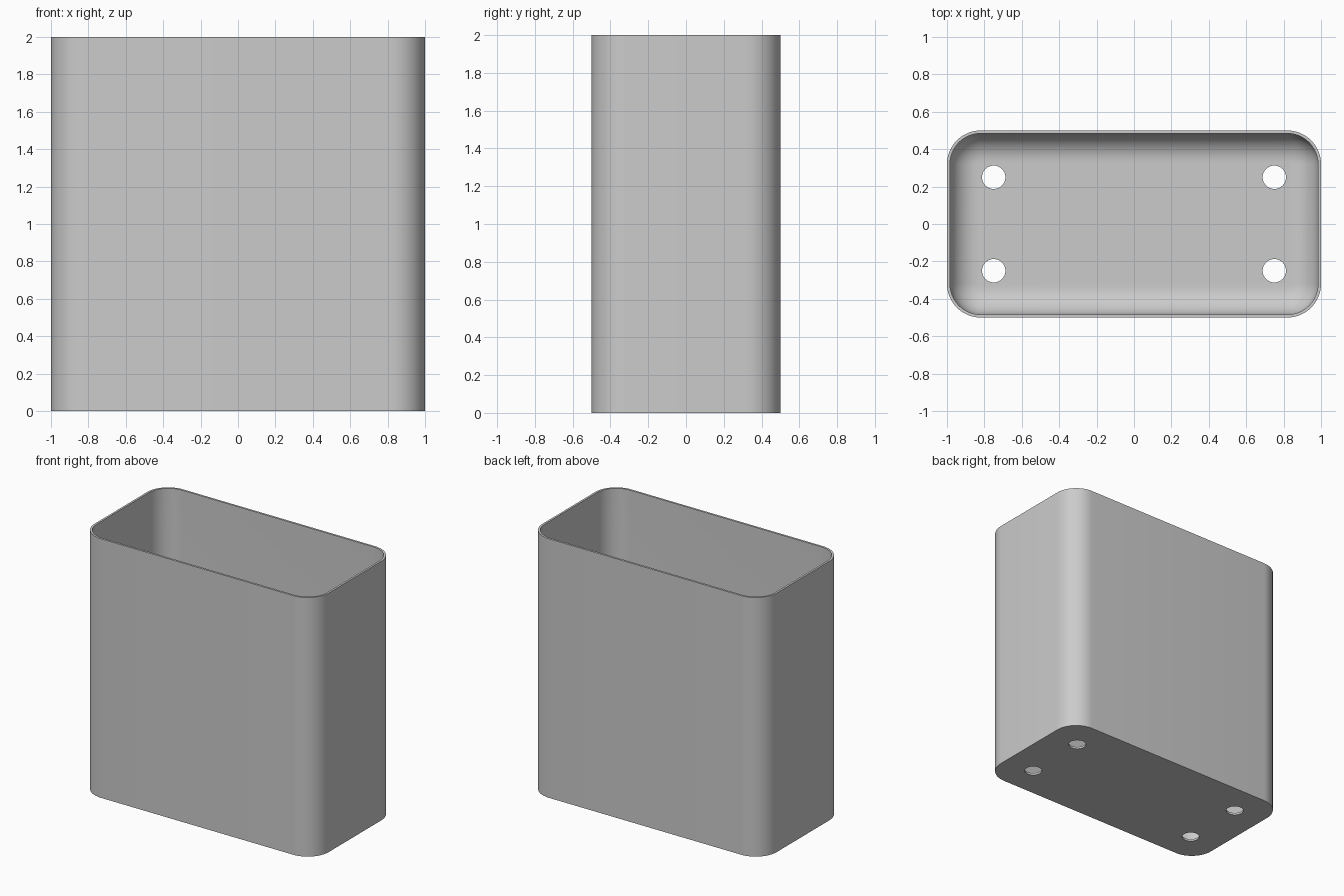
import bpy, bmesh
from math import pi, sin, cos

cube = bpy.data.objects.get("Cube")
if cube:
    bpy.data.objects.remove(cube, do_unlink=True)

WALL = 0.016      # wall and floor thickness
CORNER = 0.18     # outer corner radius
FILLET = 0.15     # rounding between walls and floor inside
STEPS = 12

# Material
grey = bpy.data.materials.new("plain grey")
grey.use_nodes = True
grey.diffuse_color = (0.6, 0.6, 0.6, 1)
grey.node_tree.nodes["Principled BSDF"].inputs["Base Color"].default_value = (0.6, 0.6, 0.6, 1)


def rounded_loop(bm, inset, z):
    """Rounded rectangle of vertices, shrunk by inset."""
    r = CORNER - inset
    verts = []
    for k, (sx, sy) in enumerate([(1, 1), (-1, 1), (-1, -1), (1, -1)]):
        for i in range(STEPS + 1):
            a = (k + i / STEPS) * pi / 2
            verts.append(bm.verts.new((sx * (1 - CORNER) + r * cos(a),
                                       sy * (0.5 - CORNER) + r * sin(a), z)))
    return verts


# Open container: outside wall, rim, inside wall, filleted floor
profile = [(0, 0), (0, 2), (WALL, 2)]
for i in range(STEPS + 1):
    a = i / STEPS * pi / 2
    profile.append((WALL + FILLET * (1 - cos(a)), WALL + FILLET * (1 - sin(a))))

bm = bmesh.new()
loops = [rounded_loop(bm, inset, z) for inset, z in profile]
for low, high in zip(loops, loops[1:]):
    for i in range(len(low)):
        j = (i + 1) % len(low)
        bm.faces.new((low[i], low[j], high[j], high[i]))
bm.faces.new(loops[0][::-1])
bm.faces.new(loops[-1])
bmesh.ops.recalc_face_normals(bm, faces=bm.faces)
mesh = bpy.data.meshes.new("container")
bm.to_mesh(mesh)
bm.free()
container = bpy.data.objects.new("container", mesh)
bpy.context.collection.objects.link(container)
mesh.materials.append(grey)

# Four drain holes through the floor
bm = bmesh.new()
for x in (-0.75, 0.75):
    for y in (-0.25, 0.25):
        made = bmesh.ops.create_cone(bm, cap_ends=True, segments=40,
                                     radius1=0.0625, radius2=0.0625, depth=0.3)
        bmesh.ops.translate(bm, verts=made["verts"], vec=(x, y, 0))
cut_mesh = bpy.data.meshes.new("hole_cutter")
bm.to_mesh(cut_mesh)
bm.free()
cut_mesh.materials.append(grey)
cutter = bpy.data.objects.new("hole_cutter", cut_mesh)
bpy.context.collection.objects.link(cutter)
cutter.hide_render = True

holes = container.modifiers.new("drain holes", "BOOLEAN")
holes.operation = "DIFFERENCE"
holes.solver = "EXACT"
holes.object = cutter

bpy.ops.object.select_all(action="DESELECT")
container.select_set(True)
bpy.context.view_layer.objects.active = container
bpy.ops.object.modifier_apply(modifier=holes.name)
bpy.data.objects.remove(cutter, do_unlink=True)
bpy.ops.object.shade_smooth_by_angle(angle=pi / 6)
